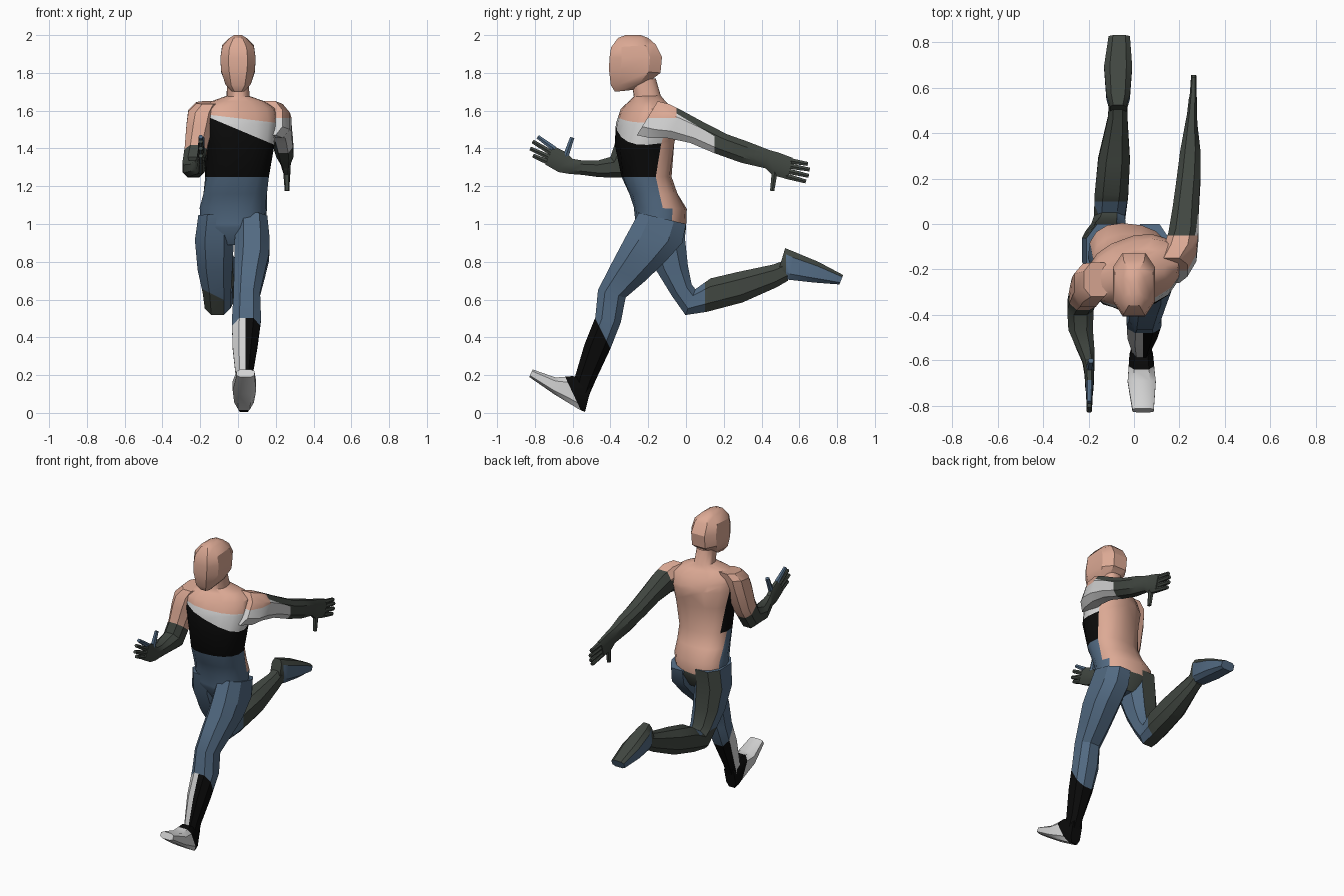
import bpy, bmesh, math
from mathutils import Vector


def material(name, rgb):
    m = bpy.data.materials.new(name)
    m.diffuse_color = (*rgb, 1)
    return m


MATS = [material("skin", (0.72, 0.40, 0.30)),
        material("blue", (0.085, 0.145, 0.225)),
        material("dark grey green", (0.052, 0.062, 0.052)),
        material("light grey", (0.66, 0.66, 0.66)),
        material("black", (0.003, 0.003, 0.003))]
SKIN, BLUE, DARK, LIGHT, BLACK = range(5)


def loft(name, rings, n=8, power=0.8, cuts=(), rule=None, mat=SKIN, smooth=32):
    """Skin over rings (front y, z, back y, z, x centre, half width, twist);
    cuts are planes (a, b, c, d) with ax+by+cz=d, where a colour edge runs."""
    bm = bmesh.new()

    def sp(v):
        return math.copysign(abs(v) ** power, v)

    lim = sp(math.cos(math.pi / n))
    loops = []
    for r in rings:
        yf, zf, yb, zb, xc, hw = r[:6]
        tw = r[6] if len(r) > 6 else 0
        loop = []
        for i in range(n):
            t = (i + 0.5) * math.tau / n
            u, w = sp(math.cos(t)) / lim, sp(math.sin(t)) / lim * hw
            dy = (yf - yb) / 2 * u
            x = w * math.cos(tw) - dy * math.sin(tw)
            y = w * math.sin(tw) + dy * math.cos(tw)
            loop.append(bm.verts.new((xc + x, (yf + yb) / 2 + y, (zf + zb) / 2 + (zf - zb) / 2 * u)))
        loops.append(loop)
    for a, b in zip(loops, loops[1:]):
        for i in range(n):
            j = (i + 1) % n
            bm.faces.new((a[i], a[j], b[j], b[i]))
    bm.faces.new(loops[0])
    bm.faces.new(loops[-1])
    bmesh.ops.recalc_face_normals(bm, faces=bm.faces)
    for a, b, c, d in cuts:
        no = Vector((a, b, c))
        bmesh.ops.bisect_plane(bm, geom=bm.verts[:] + bm.edges[:] + bm.faces[:], dist=1e-5,
                               plane_co=no * d / no.length_squared, plane_no=no)
    bm.normal_update()
    for f in bm.faces:
        f.material_index = rule(f.calc_center_median(), f.normal) if rule else mat
        f.smooth = True
    me = bpy.data.meshes.new(name)
    bm.to_mesh(me)
    bm.free()
    for m in MATS:
        me.materials.append(m)
    me.set_sharp_from_angle(angle=math.radians(smooth))
    ob = bpy.data.objects.new(name, me)
    bpy.context.collection.objects.link(ob)
    return ob


def digit(name, a, b, x0, x1, r, mat):
    """Finger or thumb from a to b in the side plane."""
    d = Vector((b[0] - a[0], b[1] - a[1])).normalized() * r
    rings = [(p[0] - d.y * s, p[1] + d.x * s, p[0] + d.y * s, p[1] - d.x * s, x, r * s)
             for p, x, s in ((a, x0, 1.1), (b, x1, 0.8))]
    loft(name, rings, n=6, mat=mat)


# Head
loft("head", [
    (-0.376, 1.70, -0.28, 1.71, 0, 0.035), (-0.398, 1.735, -0.20, 1.75, 0, 0.067),
    (-0.408, 1.82, -0.135, 1.80, 0, 0.09), (-0.405, 1.88, -0.127, 1.885, 0, 0.093),
    (-0.397, 1.934, -0.16, 1.95, 0, 0.084), (-0.36, 1.985, -0.20, 1.985, 0, 0.045),
    (-0.32, 2.0, -0.24, 2.0, 0, 0.02)], power=0.7)


# Torso with neck, twisted between hips and shoulders
def torso_rule(c, n):
    if c.z > 1.56 - 0.12 * c.x or (n.y > 0.35 and c.z > 1.0):
        return SKIN
    if c.z < 1.25:
        return BLUE if n.y < 0.35 else DARK
    return LIGHT if c.z > 1.5 - 0.42 * c.x else BLACK


loft("torso", [
    (-0.20, 0.89, -0.05, 0.89, -0.03, 0.10, -0.15), (-0.26, 0.98, -0.005, 0.97, -0.025, 0.17, -0.15),
    (-0.272, 1.09, 0.0, 1.08, -0.025, 0.175, -0.12), (-0.30, 1.16, -0.045, 1.16, -0.015, 0.168),
    (-0.338, 1.25, -0.08, 1.25, -0.005, 0.166, 0.1), (-0.37, 1.42, -0.07, 1.42, 0.005, 0.185, 0.28),
    (-0.355, 1.53, -0.06, 1.53, 0, 0.205, 0.35), (-0.325, 1.61, -0.085, 1.61, 0, 0.20, 0.35),
    (-0.29, 1.65, -0.12, 1.65, 0, 0.14, 0.3), (-0.275, 1.675, -0.135, 1.68, 0, 0.06, 0.1),
    (-0.29, 1.77, -0.16, 1.77, 0, 0.055)], n=16, power=0.85, smooth=45,
    cuts=[(0, 0, 1, 1.25), (0, 0, 1, 1.0), (0.12, 0, 1, 1.56), (0.42, 0, 1, 1.5)], rule=torso_rule)


# Right arm, swung back
def right_arm_rule(c, n):
    if c.y < -0.05 and c.z > 1.56:
        return SKIN
    if c.y > 0.15 or n.x < -0.3 or (c.y > -0.05 and c.z + 0.6 * c.y > 1.555):
        return DARK
    return LIGHT


loft("right_arm", [
    (-0.15, 1.65, -0.26, 1.47, 0.165, 0.07), (-0.09, 1.635, -0.19, 1.455, 0.20, 0.075),
    (-0.02, 1.60, -0.10, 1.455, 0.217, 0.066), (0.10, 1.535, 0.02, 1.43, 0.228, 0.057),
    (0.22, 1.474, 0.15, 1.375, 0.24, 0.052), (0.33, 1.435, 0.29, 1.325, 0.248, 0.045),
    (0.44, 1.392, 0.42, 1.295, 0.252, 0.028), (0.49, 1.378, 0.455, 1.26, 0.255, 0.022),
    (0.565, 1.35, 0.535, 1.238, 0.26, 0.018)],
    cuts=[(0, 1, 0, 0.15), (0, 1, 0, -0.05), (0, 0.6, 1, 1.555), (0, 0, 1, 1.56)], rule=right_arm_rule)

# Left arm, bent forward
loft("left_arm", [
    (-0.32, 1.635, -0.17, 1.65, -0.16, 0.06), (-0.345, 1.59, -0.175, 1.61, -0.19, 0.073),
    (-0.365, 1.52, -0.19, 1.53, -0.203, 0.07), (-0.378, 1.42, -0.24, 1.38, -0.222, 0.06),
    (-0.40, 1.355, -0.32, 1.245, -0.236, 0.058), (-0.47, 1.335, -0.46, 1.248, -0.235, 0.054),
    (-0.54, 1.335, -0.55, 1.26, -0.215, 0.04), (-0.60, 1.345, -0.615, 1.265, -0.2, 0.027),
    (-0.635, 1.38, -0.675, 1.275, -0.197, 0.021), (-0.70, 1.412, -0.745, 1.315, -0.196, 0.018)],
    cuts=[(0, 0.8, 1, 1.116)], rule=lambda c, n: SKIN if c.z + 0.8 * c.y > 1.116 else DARK)

# Fingers and thumbs
RIGHT_TIPS = [(0.645, 1.318), (0.655, 1.288), (0.65, 1.255), (0.635, 1.225)]
LEFT_TIPS = [(-0.785, 1.462), (-0.812, 1.437), (-0.825, 1.40), (-0.81, 1.362)]
for i in range(4):
    t = (i + 0.5) / 4
    digit(f"right_finger_{i + 1}", (0.555 - 0.03 * t, 1.348 - 0.108 * t), RIGHT_TIPS[i], 0.26, 0.263, 0.013, DARK)
    digit(f"left_finger_{i + 1}", (-0.69 - 0.045 * t, 1.408 - 0.092 * t), LEFT_TIPS[i], -0.196, -0.197, 0.013,
          BLUE if i < 1 else DARK)
digit("right_thumb", (0.47, 1.28), (0.456, 1.175), 0.256, 0.26, 0.014, DARK)
digit("left_thumb", (-0.64, 1.35), (-0.602, 1.458), -0.196, -0.19, 0.014, BLUE)


# Right leg, striding forward
def right_leg_rule(c, n):
    if c.z + 2 * c.y > -0.46:
        return BLUE
    return LIGHT if c.x < 0.04 and n.y < 0.2 else BLACK


loft("right_leg", [
    (-0.25, 1.06, 0.0, 1.0, 0.07, 0.085), (-0.315, 0.94, -0.02, 0.90, 0.075, 0.092),
    (-0.355, 0.865, -0.12, 0.79, 0.073, 0.092), (-0.405, 0.77, -0.22, 0.695, 0.06, 0.082),
    (-0.466, 0.65, -0.32, 0.61, 0.047, 0.07), (-0.48, 0.505, -0.345, 0.48, 0.045, 0.077),
    (-0.538, 0.36, -0.40, 0.34, 0.037, 0.066), (-0.588, 0.19, -0.475, 0.18, 0.032, 0.043),
    (-0.595, 0.12, -0.51, 0.10, 0.032, 0.042)],
    cuts=[(0, 2, 1, -0.46), (1, 0, 0, 0.04)], rule=right_leg_rule)

loft("right_foot", [
    (-0.495, 0.16, -0.535, 0.005, 0.03, 0.036), (-0.60, 0.195, -0.565, 0.018, 0.032, 0.052),
    (-0.69, 0.187, -0.70, 0.10, 0.034, 0.062), (-0.812, 0.23, -0.83, 0.19, 0.04, 0.047)],
    power=0.6, cuts=[(0, 1, 0.47, -0.55)],
    rule=lambda c, n: BLACK if c.y + 0.47 * c.z > -0.55 else LIGHT)


# Left leg, folded back
def left_leg_rule(c, n):
    if n.x > 0.4 and c.y < 0.1:
        return BLUE
    return BLUE if c.z + 0.5 * c.x > 0.56 and n.y < 0.3 and c.y < 0.08 else DARK


loft("left_leg", [
    (-0.25, 1.05, 0.0, 1.04, -0.115, 0.095), (-0.225, 0.91, -0.005, 0.92, -0.125, 0.103),
    (-0.155, 0.75, 0.01, 0.78, -0.122, 0.092), (-0.075, 0.62, 0.03, 0.68, -0.112, 0.075),
    (-0.003, 0.518, 0.05, 0.655, -0.108, 0.068), (0.11, 0.535, 0.13, 0.712, -0.10, 0.074),
    (0.30, 0.585, 0.27, 0.745, -0.088, 0.07), (0.48, 0.665, 0.46, 0.785, -0.072, 0.043),
    (0.54, 0.70, 0.53, 0.81, -0.07, 0.04)],
    cuts=[(0.5, 0, 1, 0.56), (0, 1, 0, 0.1)], rule=left_leg_rule)

loft("left_foot", [
    (0.525, 0.872, 0.485, 0.74, -0.07, 0.036), (0.575, 0.852, 0.545, 0.705, -0.07, 0.052),
    (0.70, 0.80, 0.68, 0.69, -0.07, 0.062), (0.832, 0.73, 0.812, 0.68, -0.065, 0.047)],
    power=0.6, cuts=[(0, 1, 0, 0.53)],
    rule=lambda c, n: DARK if c.y < 0.53 or n.z > 0.3 else BLUE)
